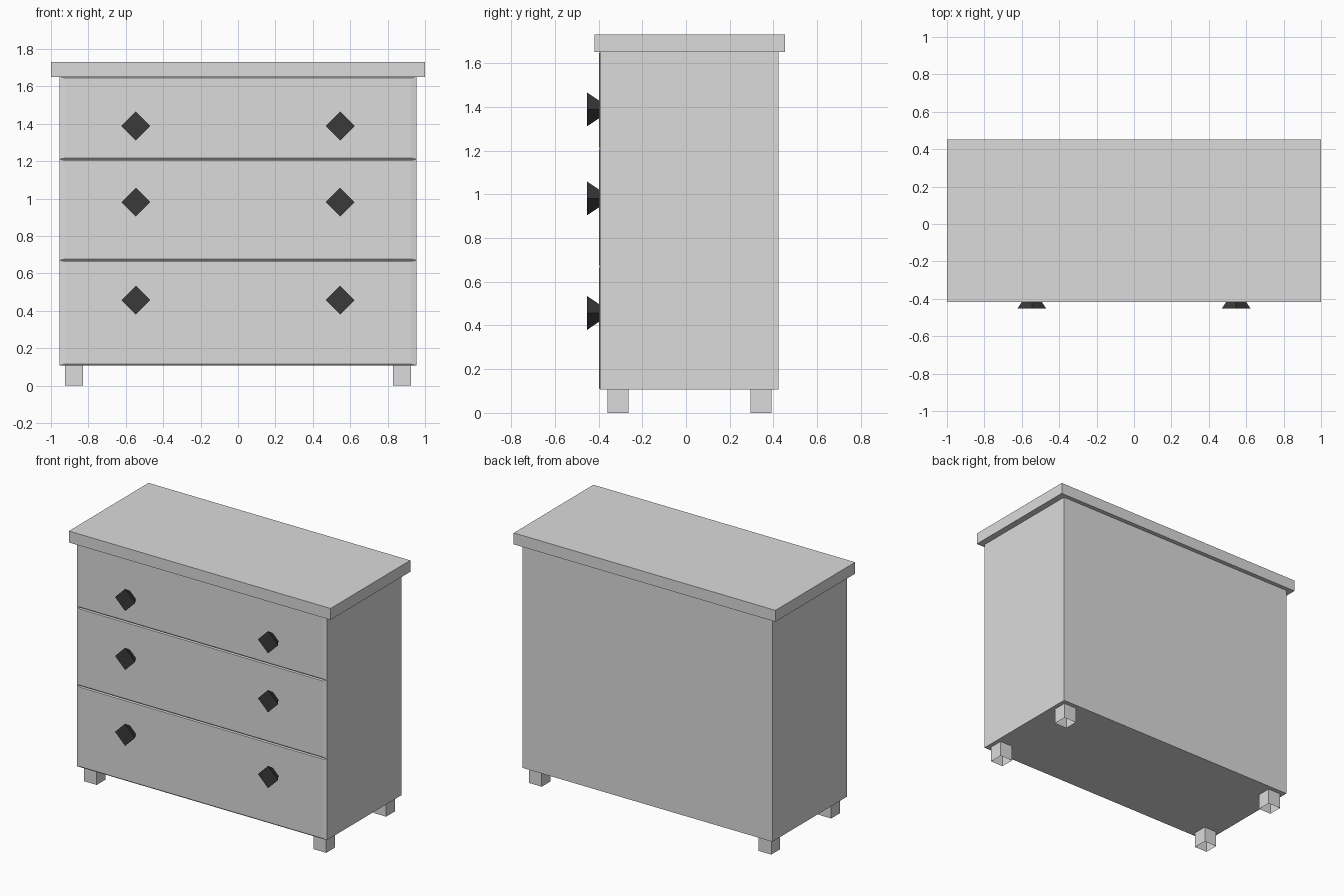
import bpy, bmesh, math
from mathutils import Matrix

if "Cube" in bpy.data.objects:
    bpy.data.objects.remove(bpy.data.objects["Cube"])


def material(name, value):
    m = bpy.data.materials.new(name)
    m.diffuse_color = (value, value, value, 1)
    m.use_nodes = True
    m.node_tree.nodes["Principled BSDF"].inputs["Base Color"].default_value = m.diffuse_color
    return m


GREY = material("light grey paint", 0.71)
DARK = material("dark knob", 0.042)


def finish(name, bm, mat):
    bmesh.ops.recalc_face_normals(bm, faces=bm.faces)
    me = bpy.data.meshes.new(name)
    bm.to_mesh(me)
    bm.free()
    me.materials.append(mat)
    ob = bpy.data.objects.new(name, me)
    bpy.context.collection.objects.link(ob)
    return ob


def box(name, lo, hi, open_ends=False):
    bm = bmesh.new()
    bmesh.ops.create_cube(bm, size=1)
    for v in bm.verts:
        v.co = [a + (b - a) * (c + 0.5) for a, b, c in zip(lo, hi, v.co)]
    if open_ends:
        caps = [f for f in bm.faces if abs(f.normal.z) > 0.9]
        bmesh.ops.delete(bm, geom=caps, context='FACES_ONLY')
    return finish(name, bm, GREY)


def drawer_front(name, z0, z1):
    # shallow raised panel: full size at the carcass, inset at the front
    bm = bmesh.new()
    rings = []
    for y, dx, dz in ((-0.393, 0, 0), (-0.399, 0.03, 0.007)):
        x = 0.955 - dx
        rings.append([bm.verts.new(p) for p in (
            (-x, y, z0 + dz), (x, y, z0 + dz), (x, y, z1 - dz), (-x, y, z1 - dz))])
    back, front = rings
    bm.faces.new(front)
    for i in range(4):
        j = (i + 1) % 4
        bm.faces.new((back[i], back[j], front[j], front[i]))
    return finish(name, bm, GREY)


def knob(name, x, z):
    # four-sided cone, wide end forward, corners up/down/left/right
    bm = bmesh.new()
    rings = []
    for y, r in ((-0.452, 0.077), (-0.397, 0.04)):
        rings.append([bm.verts.new((x + r * math.cos(a), y, z + r * math.sin(a)))
                      for a in (i * math.pi / 2 for i in range(4))])
    front, back = rings
    bm.faces.new(front)
    bm.faces.new(back)
    for i in range(4):
        j = (i + 1) % 4
        bm.faces.new((front[i], front[j], back[j], back[i]))
    return finish(name, bm, DARK)


# Carcass and top
box("carcass", (-0.955, -0.393, 0.108), (0.955, 0.422, 1.651))
box("top_board", (-1, -0.418, 1.651), (1, 0.452, 1.73))

# Hollow feet
for side, sx in (("left", -0.877), ("right", 0.877)):
    for end, y in (("front", -0.311), ("back", 0.343)):
        box(f"{end}_{side}_foot", (sx - 0.049, y - 0.049, 0),
            (sx + 0.049, y + 0.049, 0.108), open_ends=True)

# Drawers with a pair of knobs each
for label, z0, z1, zk in (("bottom", 0.108, 0.67, 0.457),
                          ("middle", 0.67, 1.21, 0.981),
                          ("upper", 1.21, 1.651, 1.388)):
    drawer_front(f"{label}_drawer", z0, z1)
    for side, x in (("left", -0.546), ("right", 0.546)):
        knob(f"{label}_{side}_knob", x, zk)
